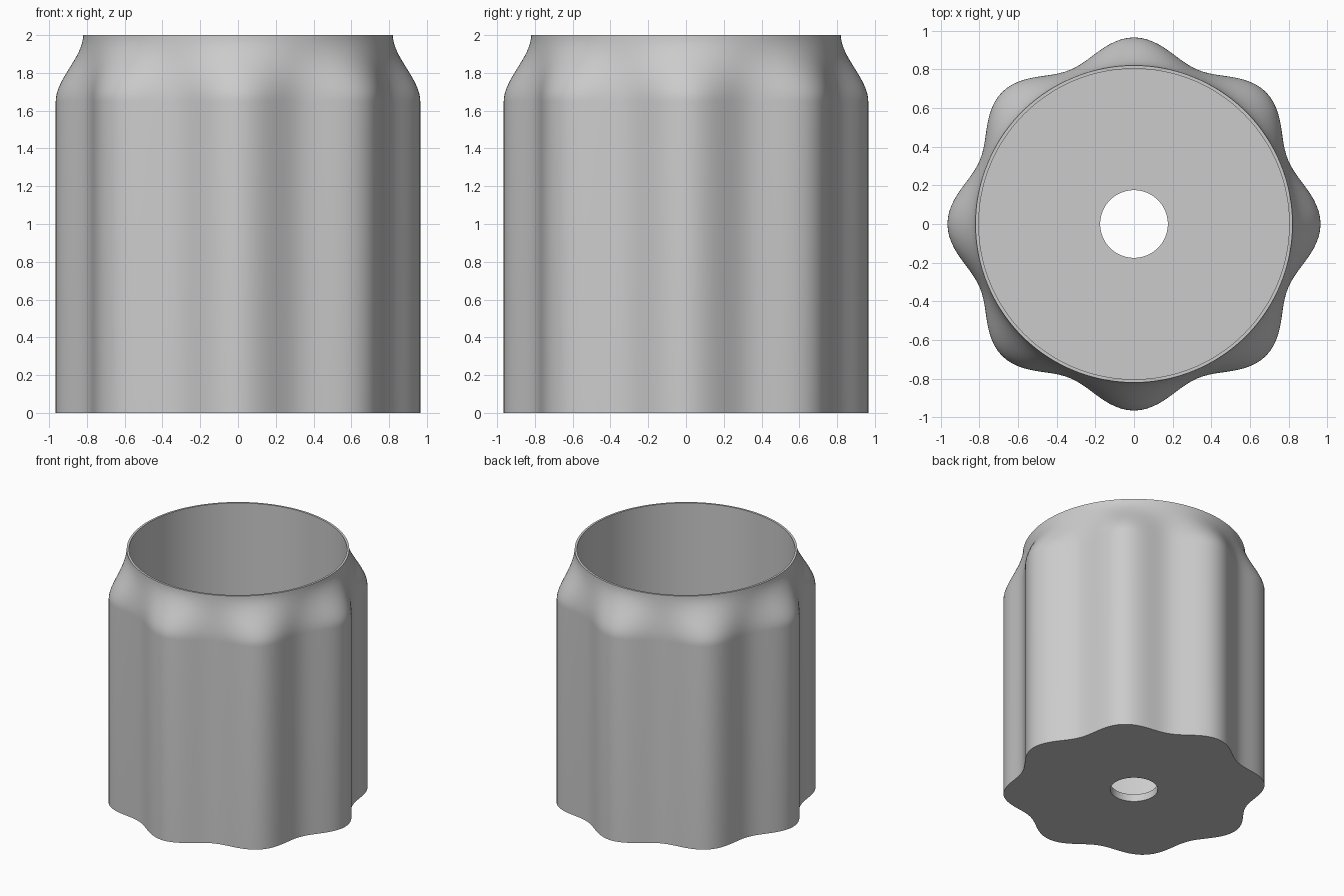
import bpy
import bmesh
from math import cos, sin, pi

if "Cube" in bpy.data.objects:
    bpy.data.objects.remove(bpy.data.objects["Cube"], do_unlink=True)

SIDES = 192
LOBES = 8
HEIGHT, SHOULDER = 2.0, 1.65
RIM, BORE, HOLE = 0.82, 0.803, 0.175
FLOOR = 0.06

grey = bpy.data.materials.new("plain grey")
grey.use_nodes = True
colour = (0.6, 0.6, 0.6, 1)
grey.diffuse_color = colour
grey.node_tree.nodes["Principled BSDF"].inputs["Base Color"].default_value = colour


def lobed(angle):
    return 0.914 + 0.051 * cos(LOBES * angle)


def ring(bm, z, radius):
    """Closed loop of vertices; radius is a function of the angle."""
    angles = [2 * pi * i / SIDES for i in range(SIDES)]
    return [bm.verts.new((radius(a) * cos(a), radius(a) * sin(a), z)) for a in angles]


bm = bmesh.new()

# Fluted outer wall
rings = [ring(bm, 0, lobed), ring(bm, SHOULDER, lobed)]

# Shoulder easing from the lobes into the round rim
STEPS = 16
for s in range(1, STEPS + 1):
    t = s / STEPS
    ease = t * t * (3 - 2 * t)
    rings.append(ring(bm, SHOULDER + (HEIGHT - SHOULDER) * t,
                      lambda a: lobed(a) + (RIM - lobed(a)) * ease))

# Thin rim, straight bore, floor and centre hole
for z, r in ((HEIGHT, BORE), (FLOOR, BORE), (FLOOR, HOLE), (0, HOLE)):
    rings.append(ring(bm, z, lambda a: r))

# Skin between neighbouring rings, closing back at the underside
for low, high in zip(rings, rings[1:] + rings[:1]):
    for i in range(SIDES):
        j = (i + 1) % SIDES
        bm.faces.new((low[i], low[j], high[j], high[i]))

bmesh.ops.recalc_face_normals(bm, faces=bm.faces)
mesh = bpy.data.meshes.new("fluted_cup")
bm.to_mesh(mesh)
bm.free()
mesh.materials.append(grey)
cup = bpy.data.objects.new("fluted_cup", mesh)
bpy.context.collection.objects.link(cup)

bpy.ops.object.select_all(action="DESELECT")
cup.select_set(True)
bpy.context.view_layer.objects.active = cup
bpy.ops.object.shade_smooth_by_angle()
